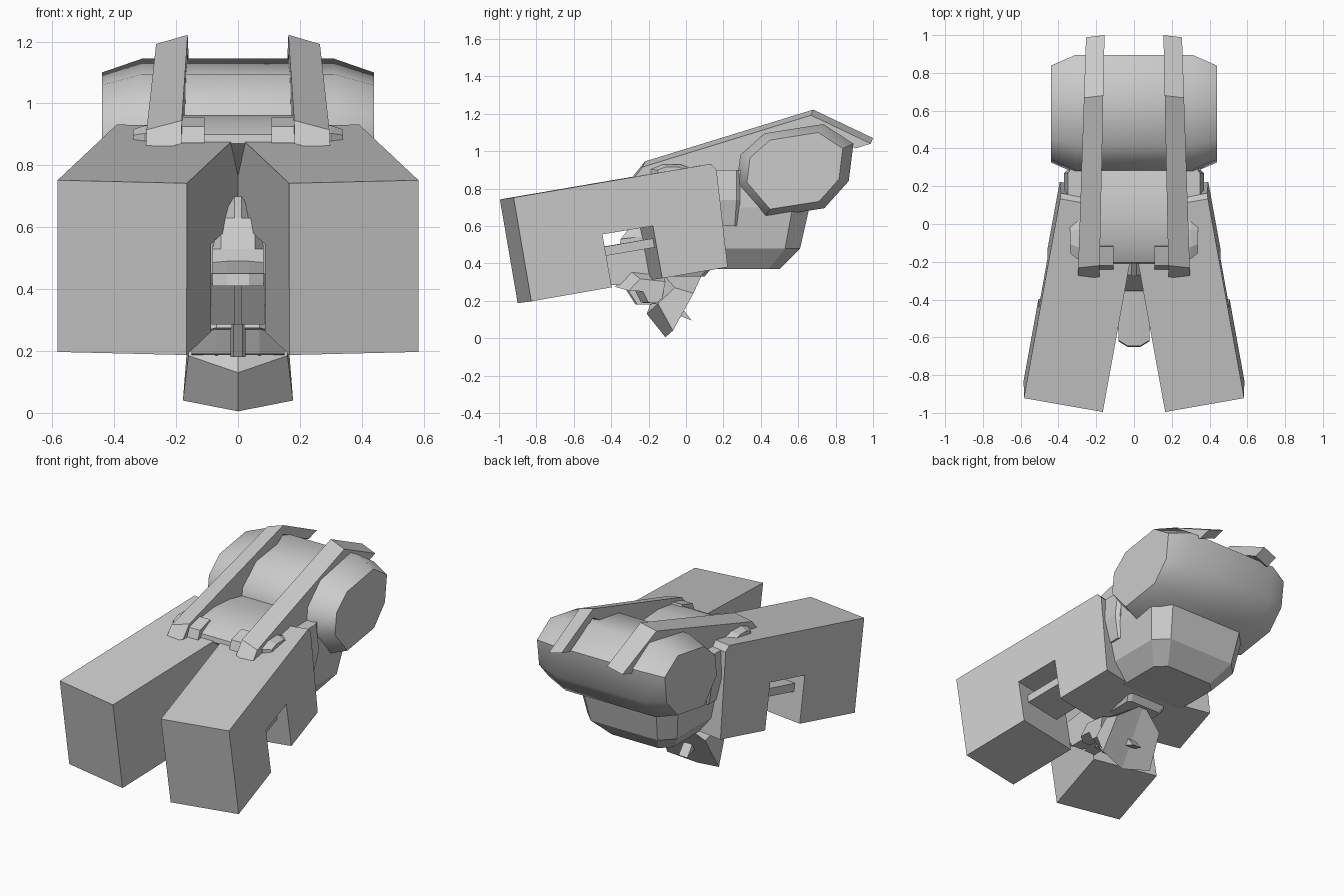
import bpy, bmesh, math

if "Cube" in bpy.data.objects:
    bpy.data.objects.remove(bpy.data.objects["Cube"])


def loft(name, rings, mirror=False, smooth=None):
    """Bridge equal-length rings of points, cap both ends."""
    bm = bmesh.new()
    rows = [[bm.verts.new(p) for p in r] for r in rings]
    n = len(rows[0])
    for a, b in zip(rows, rows[1:]):
        for i in range(n):
            j = (i + 1) % n
            bm.faces.new((a[i], a[j], b[j], b[i]))
    bm.faces.new(rows[0])
    bm.faces.new(rows[-1][::-1])
    bmesh.ops.recalc_face_normals(bm, faces=bm.faces)
    me = bpy.data.meshes.new(name)
    bm.to_mesh(me)
    bm.free()
    ob = bpy.data.objects.new(name, me)
    bpy.context.collection.objects.link(ob)
    if mirror:
        ob.modifiers.new("mirror", 'MIRROR').use_mirror_merge = False
    if smooth:
        bpy.ops.object.select_all(action='DESELECT')
        ob.select_set(True)
        bpy.context.view_layer.objects.active = ob
        bpy.ops.object.shade_smooth_by_angle(angle=math.radians(smooth))
    return ob


def side(profile, x, skew=0.0, shift=(0, 0), scale=1.0, mid=(0, 0), tilt=0.0):
    """Side profile (y, z) placed at x, leaning in x along its own tilted axis."""
    return [(x + skew * (y + tilt * (z - .742)), mid[0] + (y - mid[0]) * scale + shift[0],
             mid[1] + (z - mid[1]) * scale + shift[1]) for y, z in profile]


def level(z, hx, y0, y1, c=0.0):
    """Plan rectangle with cut corners at height z."""
    return [(-hx + c, y0, z), (hx - c, y0, z), (hx, y0 + c, z), (hx, y1 - c, z),
            (hx - c, y1, z), (-hx + c, y1, z), (-hx, y1 - c, z), (-hx, y0 + c, z)]


def pod_slice(profile, x, d):
    """Cross-section of the toed-out pod at distance d from its inner wall."""
    return side(profile, x + d, -.176, (.175 * d, .024 * d), tilt=.18)


# Front pods, toed out, with a notch through the underside and a bar across it
pod = [(-.995, .742), (.06, .922), (.09, .89), (.15, .37), (-.20, .31), (-.25, .59),
       (-.52, .545), (-.47, .262), (-.90, .187)]
loft("side_pod", [pod_slice(pod, -.010, 0), pod_slice(pod, -.010, .418)], mirror=True)
bar = [(-.53, .425), (-.53, .475), (-.21, .53), (-.21, .48)]
loft("pod_bar", [pod_slice(bar, -.010, .10), pod_slice(bar, -.010, .35)], mirror=True)

# Rear barrel, tilted octagon with bevelled ends
barrel = [(.27, .82), (.29, .98), (.42, 1.095), (.735, 1.145),
          (.895, 1.04), (.87, .84), (.74, .695), (.42, .645)]
c = (.58, .895)
loft("rear_barrel", [side(barrel, x, scale=s, mid=c) for x, s in
                     ((-.44, .82), (-.31, 1), (.31, 1), (.44, .82))], smooth=50)

# Top rails bent down over the barrel
rail = [(-.28, .87), (-.22, .945), (.68, 1.222), (1.0, 1.07), (.92, 1.045),
        (.68, 1.165), (.28, .92), (-.12, .87)]
loft("top_rail", [side(rail, .177, -.021),
                  side(rail, .288, -.034, (-.012, -.03))], mirror=True)

# Canopy between the rails
canopy = [(-.21, .87), (-.205, .90), (-.13, .94), (.02, .962), (.16, .955),
          (.29, .93), (.29, .75), (-.04, .75)]
loft("canopy", [side(canopy, x) for x in (-.19, .19)], smooth=40)
tab = [(-.24, .872), (-.22, .925), (-.12, .955), (-.1, .88)]
loft("canopy_tab", [side(tab, .108), side(tab, .20)], mirror=True)

# Pivots beside the canopy
disc = [(-.075 + .12 * math.cos(a), .885 + .048 * math.sin(a))
        for a in (math.tau * (i + .5) / 8 for i in range(8))]
loft("front_pivot", [side(disc, .17), side(disc, .30),
                     side(disc, .34, scale=.7, mid=(-.075, .885))], mirror=True)

# Central body and tapered lower hull below the barrel
loft("central_body", [level(.40, .20, -.02, .30, .05), level(.62, .25, -.02, .36, .05),
                      level(.86, .30, .0, .30, .05)])
loft("lower_hull", [level(.37, .22, .10, .50, .06), level(.48, .31, .10, .61, .08),
                    level(.70, .345, .10, .66, .09), level(.90, .34, .17, .62, .09)])
loft("hull_shoulder", [level(.60, .34, .13, .28, .02), level(.74, .37, .13, .29, .02),
                       level(.90, .35, .13, .29, .02)])

# Nose: flat beak running forward from a pointed head
beak = [(-.65, .41), (-.645, .45), (-.14, .52), (-.14, .45)]
loft("nose_beak", [side(beak, -.083, 0, (.03, 0)), side(beak, -.035),
                   side(beak, .035), side(beak, .083, 0, (.03, 0))])
head = [(-.36, .45), (-.35, .53), (-.27, .63), (-.18, .70), (.02, .70), (.02, .45)]
loft("nose_head", [[(x, y, min(z, t)) for y, z in head]
                   for x, t in ((-.083, .54), (-.055, .63), (-.012, .70),
                                (.012, .70), (.055, .63), (.083, .54))])
jaw = [(-.46, .285), (-.56, .42), (-.12, .46), (-.12, .285)]
loft("nose_jaw", [side(jaw, .010), side(jaw, .085)], mirror=True)
loft("jaw_core", [side(jaw, x, 0, (.02, 0)) for x in (-.02, .02)])

# Chin plates flaring out beneath the nose
chin = [(-.38, .275), (-.28, .27), (-.24, .19), (-.15, .185), (-.12, .34), (-.3, .36)]
loft("chin_plate", [side(chin, .02), side(chin, .07),
                    side(chin, .15, 0, (.03, 0), .75, (-.2, .19))], mirror=True)
loft("neck", [level(.18, .025, -.27, -.1, .01), level(.29, .025, -.34, -.1, .01)])

# Lower foot: swept V-shaped shield with a small spur behind
foot_mid = [(-.21, .13), (-.11, .005), (.09, .35), (-.13, .35)]
foot_out = [(-.15, .185), (-.07, .04), (.04, .24), (-.06, .27)]
loft("foot_shield", [[(0, y, z) for y, z in foot_mid],
                     [(.178 if i == 1 else .16, y, z) for i, (y, z) in enumerate(foot_out)]],
     mirror=True)
spur = [(-.06, .13), (.03, .095), (-.02, .16)]
loft("foot_spur", [side(spur, -.03), side(spur, .03)])

# Block joining foot and body
loft("belly_block", [level(.33, .12, -.12, .10, .02), level(.45, .18, -.16, .20, .02)])
